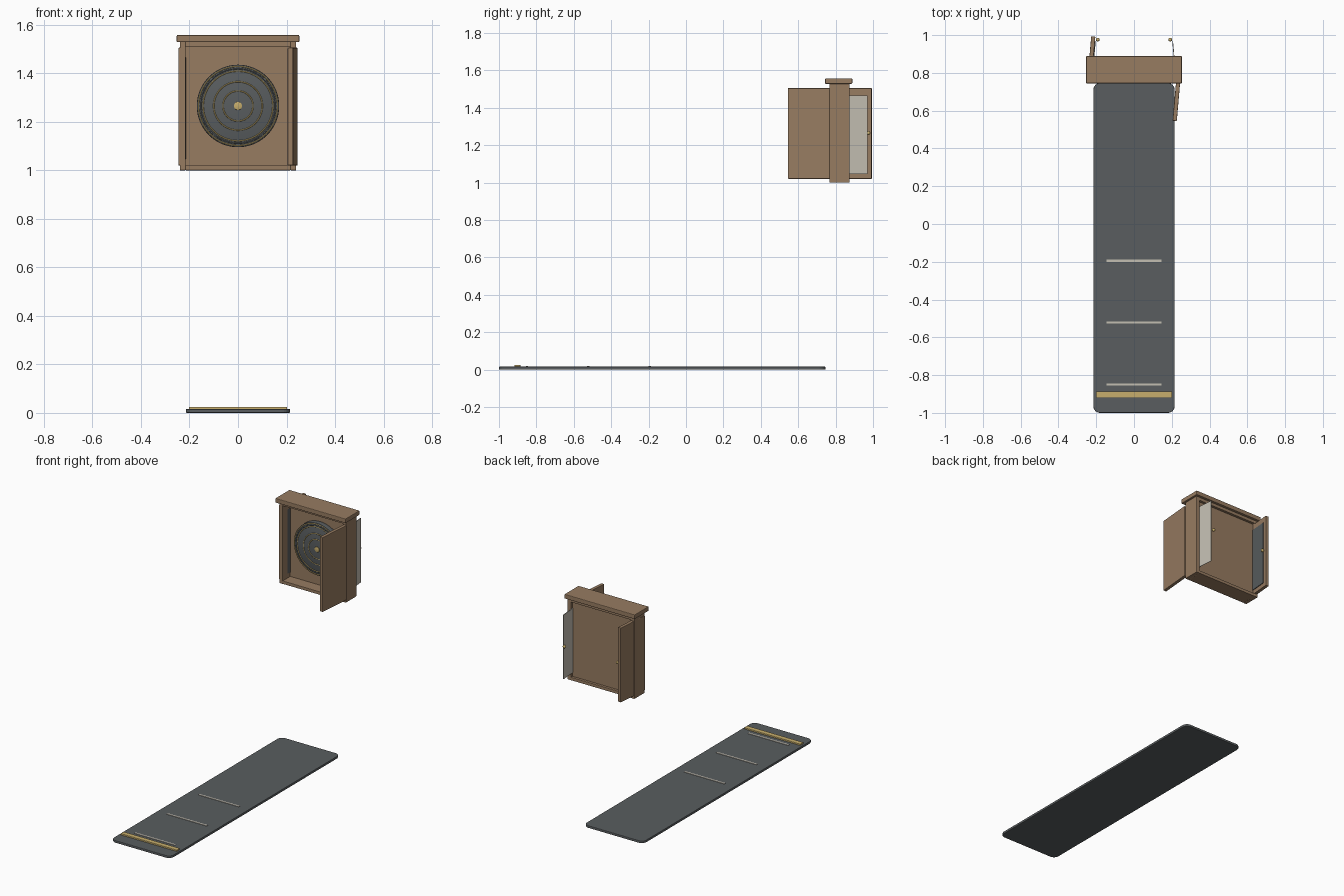
import bpy
import bmesh
from math import radians, pi
from mathutils import Matrix, Vector

if "Cube" in bpy.data.objects:
    bpy.data.objects.remove(bpy.data.objects["Cube"], do_unlink=True)


def material(name, rgb):
    m = bpy.data.materials.new(name)
    m.use_nodes = True
    m.diffuse_color = (*rgb, 1)
    m.node_tree.nodes["Principled BSDF"].inputs["Base Color"].default_value = (*rgb, 1)
    return m


WOOD = material("wood", (0.31, 0.2, 0.12))
SLATE = material("slate grey", (0.1, 0.11, 0.115))
GOLD = material("gold", (0.57, 0.42, 0.15))
PALE = material("pale grey", (0.55, 0.52, 0.45))


def finish(bm, name, mat, smooth=False):
    mesh = bpy.data.meshes.new(name)
    bm.to_mesh(mesh)
    bm.free()
    ob = bpy.data.objects.new(name, mesh)
    bpy.context.collection.objects.link(ob)
    mesh.materials.append(mat)
    if smooth:
        bpy.ops.object.select_all(action='DESELECT')
        ob.select_set(True)
        bpy.context.view_layer.objects.active = ob
        bpy.ops.object.shade_smooth_by_angle(angle=radians(40))
    return ob


def box(name, mat, x, y, z, bevel=0.0, place=Matrix()):
    """Box given by its (low, high) range on each axis."""
    bm = bmesh.new()
    bmesh.ops.create_cube(bm, size=1)
    for v in bm.verts:
        v.co = Vector([(r[0] + r[1]) / 2 + c * (r[1] - r[0]) for r, c in zip((x, y, z), v.co)])
    if bevel:
        bmesh.ops.bevel(bm, geom=bm.edges[:], offset=bevel, segments=2, profile=0.5, affect='EDGES')
    bm.transform(place)
    return finish(bm, name, mat)


def ball(name, mat, centre, radius):
    bm = bmesh.new()
    bmesh.ops.create_uvsphere(bm, u_segments=20, v_segments=12, radius=radius)
    bm.transform(Matrix.Translation(centre))
    return finish(bm, name, mat, True)


def disc(name, mat, centre, radius, depth, bevel):
    """Cylinder whose axis runs front to back."""
    bm = bmesh.new()
    bmesh.ops.create_cone(bm, cap_ends=True, segments=64, radius1=radius, radius2=radius, depth=depth)
    rims = [e for e in bm.edges if abs(e.verts[0].co.z - e.verts[1].co.z) < depth / 2]
    bmesh.ops.bevel(bm, geom=rims, offset=bevel, segments=2, profile=0.5, affect='EDGES')
    bm.transform(Matrix.Translation(centre) @ Matrix.Rotation(pi / 2, 4, 'X'))
    return finish(bm, name, mat, True)


def ring(name, mat, centre, radius, tube):
    bpy.ops.mesh.primitive_torus_add(major_radius=radius, minor_radius=tube, major_segments=64,
                                     minor_segments=8, location=centre, rotation=(pi / 2, 0, 0))
    ob = bpy.context.object
    ob.name = name
    ob.data.materials.append(mat)
    bpy.ops.object.shade_smooth_by_angle(angle=radians(60))


# Floor mat with rounded corners, throw line and distance marks
mat_bm = bmesh.new()
bmesh.ops.create_cube(mat_bm, size=1)
mat_bm.transform(Matrix.Translation((0, -0.127, 0.008)) @ Matrix.Diagonal((0.43, 1.746, 0.016, 1)))
corners = [e for e in mat_bm.edges if abs(e.verts[0].co.z - e.verts[1].co.z) > 0.01]
bmesh.ops.bevel(mat_bm, geom=corners, offset=0.035, segments=6, profile=0.5, affect='EDGES')
rims = [e for e in mat_bm.edges if abs(e.verts[0].co.z - e.verts[1].co.z) < 0.001]
bmesh.ops.bevel(mat_bm, geom=rims, offset=0.004, segments=2, profile=0.5, affect='EDGES')
finish(mat_bm, "floor_mat", SLATE)
box("throw_line", GOLD, (-0.202, 0.202), (-0.918, -0.886), (0.014, 0.025), 0.002)
for i, y in enumerate((-0.85, -0.522, -0.194)):
    box(f"distance_mark_{i + 1}", PALE, (-0.145, 0.145), (y - 0.006, y + 0.006), (0.014, 0.019))

# Cabinet carcass
for side, s in (("left", 1), ("right", -1)):
    box(f"{side}_wall", WOOD, sorted((s * 0.24, s * 0.216)), (0.767, 0.874), (1.0, 1.53), 0.002)
box("cabinet_floor", WOOD, (-0.217, 0.217), (0.768, 0.873), (1.0, 1.02), 0.002)
box("cabinet_ceiling", WOOD, (-0.217, 0.217), (0.768, 0.873), (1.508, 1.53), 0.002)
box("back_panel", WOOD, (-0.217, 0.217), (0.845, 0.857), (1.018, 1.51))
box("top_cap", WOOD, (-0.253, 0.253), (0.744, 0.889), (1.528, 1.557), 0.004)

# Target board with raised rings and centre
MID = 1.265
disc("target_board", SLATE, (0, 0.831, MID), 0.17, 0.034, 0.004)
for i, r in enumerate((0.163, 0.144, 0.1, 0.062)):
    ring(f"target_ring_{i + 1}", GOLD, (0, 0.8145, MID), r, 0.0027)
ring("target_rim", SLATE, (0, 0.815, MID), 0.154, 0.003)
disc("target_centre", GOLD, (0, 0.813, MID), 0.017, 0.008, 0.002)

# Doors: one swung forward, one swung backward, each leaning slightly inward
LEAN = radians(5)
front_hinge = Matrix.Translation((0.235, 0.768, 0)) @ Matrix.Rotation(pi - LEAN, 4, 'Z')
back_hinge = Matrix.Translation((-0.235, 0.771, 0)) @ Matrix.Rotation(-LEAN, 4, 'Z')
pane_hinge = Matrix.Translation((0.235, 0.771, 0)) @ Matrix.Rotation(LEAN, 4, 'Z')
DOOR = ((-0.011, 0.011), (0, 0.223), (1.02, 1.505), 0.003)
PANEL = ((0.025, 0.2), (1.047, 1.465))
box("left_door", WOOD, *DOOR, place=front_hinge)
box("right_door", WOOD, *DOOR, place=back_hinge)

# Writing panels
box("dark_score_panel", SLATE, (0.01, 0.015), *PANEL, place=back_hinge)
box("pale_score_panel", PALE, (-0.015, -0.011), *PANEL, place=pane_hinge)

# Door knobs
for side, s in (("left", 1), ("right", -1)):
    ball(f"{side}_knob", GOLD, (s * 0.192, 0.976, MID), 0.01)
